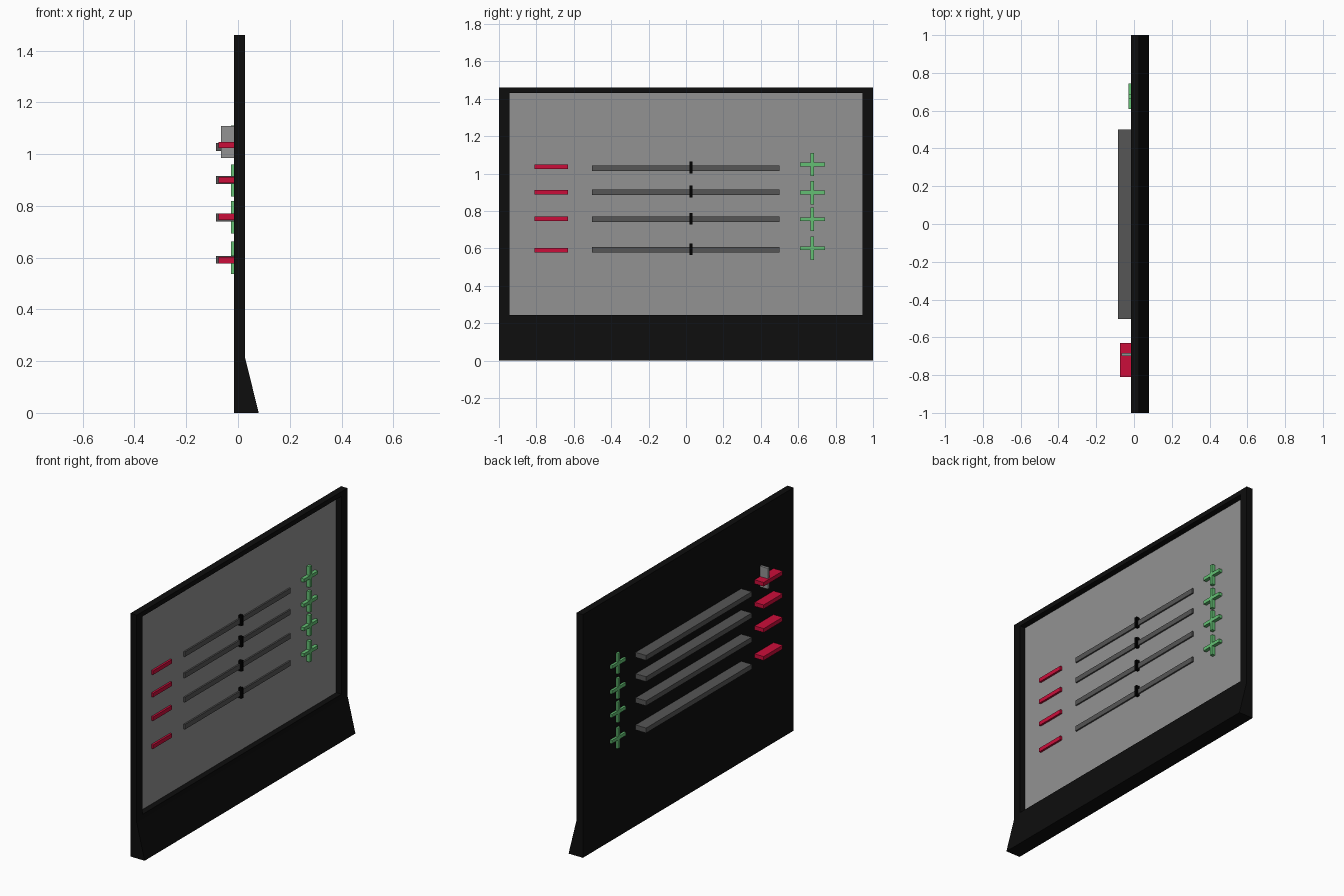
import bpy
import bmesh
from mathutils import Vector

cube = bpy.data.objects.get("Cube")
if cube:
    bpy.data.objects.remove(cube, do_unlink=True)


def material(name, r, g, b):
    m = bpy.data.materials.new(name)
    m.use_nodes = True
    m.diffuse_color = (r, g, b, 1)
    bsdf = next(n for n in m.node_tree.nodes if n.type == "BSDF_PRINCIPLED")
    bsdf.inputs["Base Color"].default_value = (r, g, b, 1)
    return m


black = material("case black", 0.004, 0.004, 0.004)
grey = material("panel grey", 0.29, 0.29, 0.29)
dark_grey = material("track dark grey", 0.092, 0.092, 0.092)
red = material("minus red", 0.6, 0.004, 0.042)
green = material("plus green", 0.127, 0.53, 0.175)
marker_black = material("marker black", 0.0, 0.0, 0.0)


def finish(bm, name, *mats):
    bmesh.ops.recalc_face_normals(bm, faces=bm.faces)
    mesh = bpy.data.meshes.new(name)
    bm.to_mesh(mesh)
    bm.free()
    for m in mats:
        mesh.materials.append(m)
    obj = bpy.data.objects.new(name, mesh)
    bpy.context.collection.objects.link(obj)
    return obj


def box(name, mat, x, y, z):
    """Box from (low, high) ranges on each axis."""
    bm = bmesh.new()
    bmesh.ops.create_cube(bm, size=1)
    for v in bm.verts:
        v.co = Vector([r[0] if c < 0 else r[1] for c, r in zip(v.co, (x, y, z))])
    return finish(bm, name, mat)


def around(centre, size):
    return centre - size / 2, centre + size / 2


# Case: side profile with a sloped chin, extruded across the width
BACK, FRONT, PANEL = -0.015, 0.027, -0.009
profile = [(BACK, 0), (0.08, 0), (FRONT, 0.215), (FRONT, 1.46), (BACK, 1.46)]
bm = bmesh.new()
side = bm.faces.new([bm.verts.new((x, -1, z)) for x, z in profile])
swept = bmesh.ops.extrude_face_region(bm, geom=[side])["geom"]
bmesh.ops.translate(bm, vec=(0, 2, 0),
                    verts=[v for v in swept if isinstance(v, bmesh.types.BMVert)])
bmesh.ops.recalc_face_normals(bm, faces=bm.faces)

# Recessed grey panel in the upright face
panel = next(f for f in bm.faces if all(abs(v.co.x - FRONT) < 1e-4 for v in f.verts))
bmesh.ops.inset_individual(bm, faces=[panel], thickness=0.04)
for v in panel.verts:
    v.co.y = 0.945 if v.co.y > 0 else -0.945
inner = bmesh.ops.extrude_discrete_faces(bm, faces=[panel])["faces"][0]
for v in inner.verts:
    v.co.x = PANEL
inner.material_index = 1
finish(bm, "screen_case", black, grey)

# Four control rows: heights of minus, track and plus
rows = [(1.035, 1.028, 1.048), (0.9, 0.9, 0.898),
        (0.758, 0.755, 0.756), (0.59, 0.592, 0.6)]
for i, (minus_z, track_z, plus_z) in enumerate(rows, 1):
    box(f"minus_button_{i}", red, (-0.075, 0.003), (-0.81, -0.63), around(minus_z, 0.024))
    box(f"slider_track_{i}", dark_grey, (-0.085, 0.0), (-0.503, 0.5), around(track_z, 0.03))
    box(f"slider_marker_{i}", marker_black, (PANEL, 0.012), around(0.027, 0.016),
        around(track_z + 0.004, 0.062))
    # Plus: a cross outline built from three joined boxes
    box(f"plus_upright_{i}", green, (-0.028, 0.012), around(0.675, 0.02), around(plus_z, 0.125))
    for side_name, y in (("left", (0.61, 0.665)), ("right", (0.685, 0.743))):
        box(f"plus_arm_{side_name}_{i}", green, (-0.028, 0.012), y, around(plus_z, 0.02))

# Small grey tab behind the top minus button
box("rear_tab", grey, (-0.066, BACK), around(-0.69, 0.016), around(1.047, 0.125))
